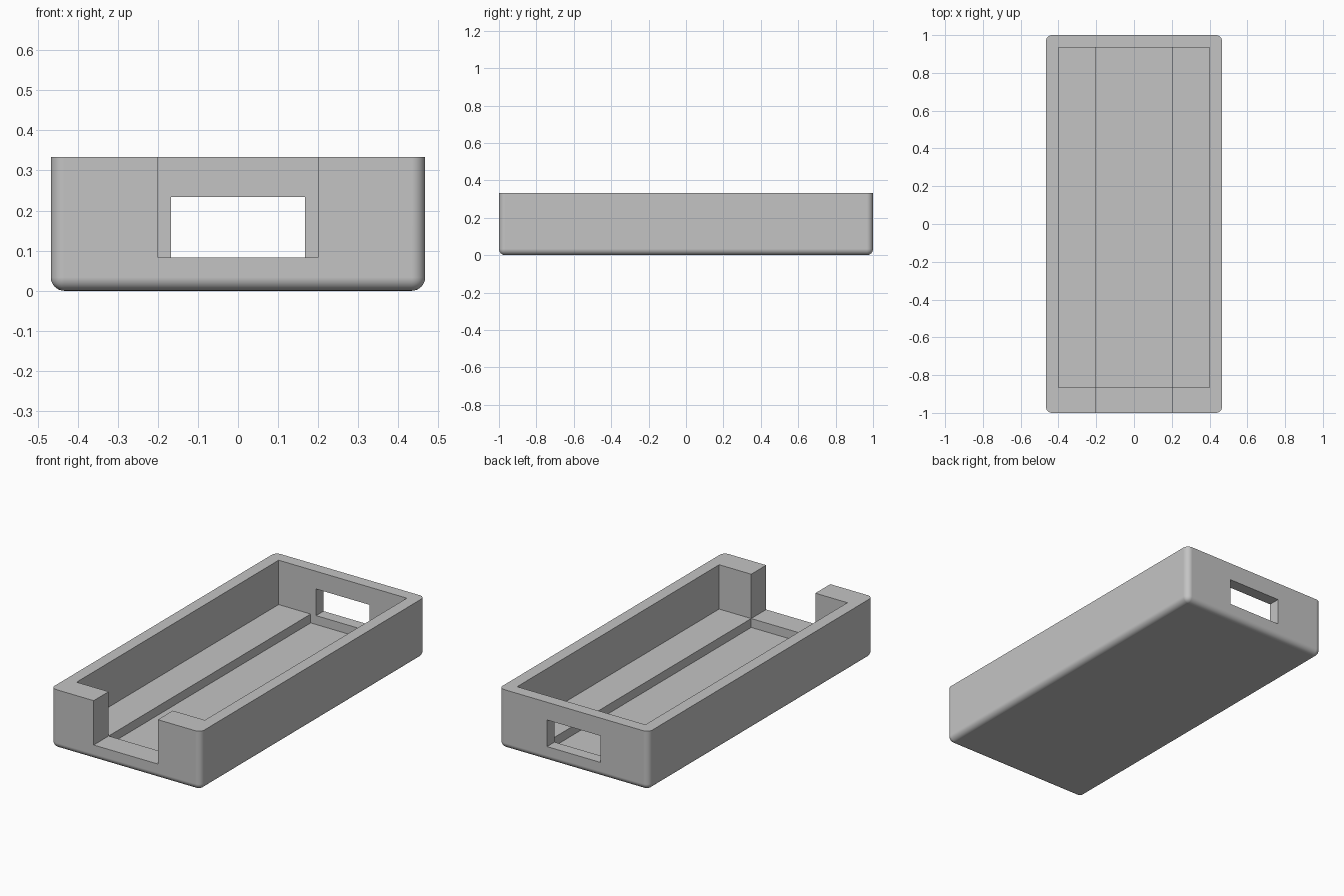
import bpy
import bmesh
from math import radians

cube = bpy.data.objects.get("Cube")
if cube:
    bpy.data.objects.remove(cube, do_unlink=True)

MM = 1 / 30                       # one millimetre of the 60 mm long tray
HALF_W, HALF_L, HEIGHT = 14 * MM, 1.0, 10 * MM
RAIL_TOP = 2.5 * MM
INNER_FRONT, INNER_BACK = -26 * MM, 28 * MM


def box(name, x, y, z, radius=0):
    """Box spanning three (low, high) ranges; radius rounds all but the top edges."""
    bm = bmesh.new()
    bmesh.ops.create_cube(bm, size=1)
    for v in bm.verts:
        v.co = [span[c > 0] for span, c in zip((x, y, z), v.co)]
    if radius:
        edges = [e for e in bm.edges if any(v.co.z < z[1] for v in e.verts)]
        bmesh.ops.bevel(bm, geom=edges, offset=radius, segments=8,
                        profile=0.5, affect='EDGES')
    mesh = bpy.data.meshes.new(name)
    bm.to_mesh(mesh)
    bm.free()
    obj = bpy.data.objects.new(name, mesh)
    bpy.context.collection.objects.link(obj)
    return obj


# Tray body with rounded sides and bottom
tray = box("tray", (-HALF_W, HALF_W), (-HALF_L, HALF_L), (0, HEIGHT), MM)
grey = bpy.data.materials.new("plain grey")
grey.use_nodes = True
colour = (0.55, 0.55, 0.55, 1)
grey.diffuse_color = colour
grey.node_tree.nodes["Principled BSDF"].inputs["Base Color"].default_value = colour
tray.data.materials.append(grey)

above = HEIGHT + 0.1
cutters = [
    # Main cavity, down to the tops of the side rails
    box("cavity_cutter", (-12 * MM, 12 * MM), (INNER_FRONT, INNER_BACK), (RAIL_TOP, above)),
    # Sunken channel between the rails
    box("channel_cutter", (-6 * MM, 6 * MM), (INNER_FRONT, INNER_BACK), (MM, above)),
    # Open notch in the front wall
    box("notch_cutter", (-6 * MM, 6 * MM), (-1.1, INNER_FRONT + 0.05), (RAIL_TOP, above)),
    # Window in the back wall
    box("window_cutter", (-5 * MM, 5 * MM), (INNER_BACK - 0.05, 1.1), (RAIL_TOP, 7 * MM)),
]

bpy.ops.object.select_all(action='DESELECT')
bpy.context.view_layer.objects.active = tray
tray.select_set(True)
for cutter in cutters:
    cutter.hide_render = True
    mod = tray.modifiers.new(cutter.name, 'BOOLEAN')
    mod.operation, mod.solver, mod.object = 'DIFFERENCE', 'EXACT', cutter
    bpy.ops.object.modifier_apply(modifier=mod.name)
    bpy.data.objects.remove(cutter, do_unlink=True)

# Smooth rounded edges, crisp corners, flat walls
bpy.ops.object.shade_smooth_by_angle(angle=radians(30))
normals = tray.modifiers.new("flat_walls", 'WEIGHTED_NORMAL')
normals.keep_sharp = True
